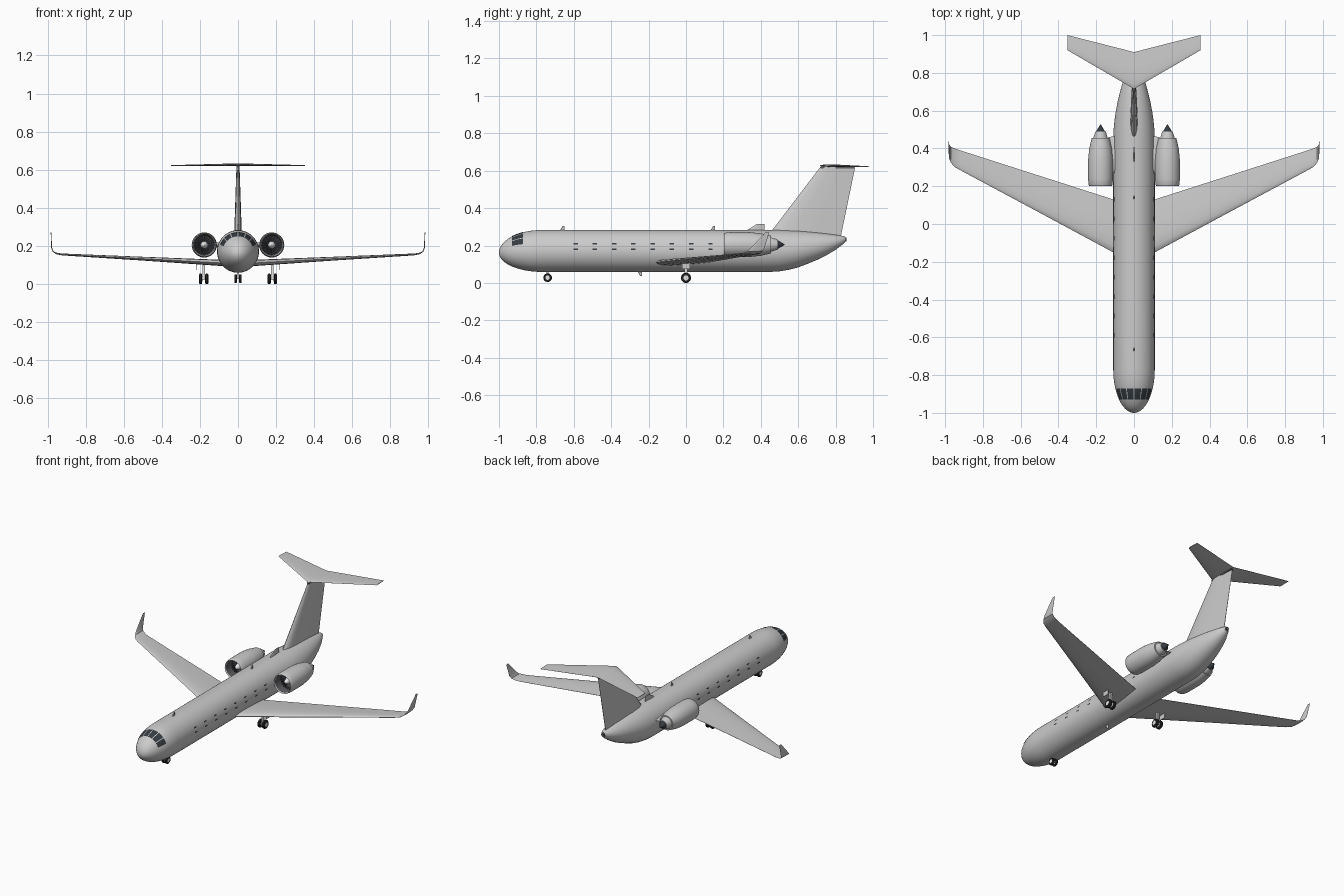
import bpy, bmesh, math
from mathutils import Vector, Matrix

if bpy.data.objects.get("Cube"):
    bpy.data.objects.remove(bpy.data.objects["Cube"])


def material(name, r, g, b):
    m = bpy.data.materials.new(name)
    m.use_nodes = True
    m.diffuse_color = (r, g, b, 1)
    bsdf = next(n for n in m.node_tree.nodes if n.type == "BSDF_PRINCIPLED")
    bsdf.inputs["Base Color"].default_value = (r, g, b, 1)
    return m


BODY = material("light grey paint", .6, .6, .6)
DARK = material("dark glass", .035, .045, .055)
RUBBER = material("black rubber", .02, .02, .02)
METAL = material("dark metal", .1, .1, .11)
HUB = material("white metal", .8, .8, .8)


def finish(name, bm, mat, smooth=True):
    bmesh.ops.recalc_face_normals(bm, faces=bm.faces)
    me = bpy.data.meshes.new(name)
    bm.to_mesh(me)
    bm.free()
    me.materials.append(mat)
    ob = bpy.data.objects.new(name, me)
    bpy.context.collection.objects.link(ob)
    if smooth:
        bpy.ops.object.select_all(action="DESELECT")
        ob.select_set(True)
        bpy.context.view_layer.objects.active = ob
        bpy.ops.object.shade_smooth_by_angle(angle=math.radians(35))
    return ob


def loft(name, rings, mat, caps=True, smooth=True):
    """Skin a list of closed rings."""
    bm = bmesh.new()
    vs = [[bm.verts.new(p) for p in r] for r in rings]
    n = len(vs[0])
    for a, b in zip(vs, vs[1:]):
        for i in range(n):
            j = (i + 1) % n
            bm.faces.new((a[i], a[j], b[j], b[i]))
    if caps:
        bm.faces.new(vs[0])
        bm.faces.new(vs[-1])
    return finish(name, bm, mat, smooth)


def lathe(name, profile, centre, mat, axis="Y", caps=False, n=32):
    """Turn (along, radius) points about an axis through centre."""
    rings = []
    for d, r in profile:
        ring = []
        for i in range(n):
            a = math.tau * i / n
            c, s = r * math.cos(a), r * math.sin(a)
            ring.append(Vector(centre) + Vector((c, d, s) if axis == "Y" else (d, c, s)))
        rings.append(ring)
    return loft(name, rings, mat, caps)


def box(name, centre, size, mat):
    bm = bmesh.new()
    bmesh.ops.create_cube(bm, size=1, matrix=Matrix.Translation(centre) @ Matrix.Diagonal((*size, 1)))
    return finish(name, bm, mat, False)


# Aerofoil outline: chord fraction, half thickness
UPPER = [(0, 0), (.03, .45), (.12, .85), (.3, 1), (.6, .7), (1, .06)]
FOIL = UPPER + [(t, -h) for t, h in UPPER[:0:-1]]


def surface(name, sections, mat, side=1):
    """Sections: x, leading y, trailing y, z, thickness, cant in degrees."""
    rings = []
    for x, y0, y1, z, thick, cant in sections:
        a = math.radians(cant)
        rings.append([(side * (x - math.sin(a) * h * thick / 2), y0 + (y1 - y0) * t,
                       z + math.cos(a) * h * thick / 2) for t, h in FOIL])
    return loft(name, rings, mat)


# Fuselage stations: y, bottom, top, half width
TAIL = [(.45, .060, .283, .110), (.5, .062, .283, .108), (.55, .070, .281, .103), (.6, .083, .279, .096),
        (.65, .102, .275, .086), (.7, .123, .270, .074), (.75, .147, .264, .060), (.8, .177, .257, .042),
        (.84, .207, .251, .022), (.85, .217, .247, .014)]


def section(y):
    """Centre height, half width and half height at y."""
    if y < -.77:
        k = math.sqrt(max(0, 1 - ((y + .77) / .23) ** 2))
        return .171 - .01 * (1 - k), .11 * max(k, .01), .112 * max(k, .01)
    if y <= TAIL[0][0]:
        return .171, .11, .112
    for p, q in zip(TAIL, TAIL[1:]):
        if y <= q[0]:
            t = (y - p[0]) / (q[0] - p[0])
            b, u, w = (p[i] + (q[i] - p[i]) * t for i in (1, 2, 3))
            return (b + u) / 2, w, (u - b) / 2


def skin(y, a, lift=0):
    z, w, h = section(y)
    return ((w + lift) * math.cos(a), y, z + (h + lift) * math.sin(a))


nose_ys = [-.77 - .23 * math.sin(math.pi / 2 * i / 14) for i in range(14, -1, -1)]
stations = nose_ys + [-.4, 0, .3] + [s[0] for s in TAIL]
loft("fuselage", [[skin(y, math.tau * i / 48) for i in range(48)] for y in stations], BODY)
lathe("tail_exhaust", [(0, .012), (.012, .010)], (0, .846, .232), METAL, caps=True, n=16)


def patches(name, areas, mat):
    """Thin panes that follow the fuselage skin: y0, y1, angle0, angle1."""
    bm = bmesh.new()
    n = 6
    for y0, y1, a0, a1 in areas:
        g = [[bm.verts.new(skin(y0 + (y1 - y0) * i / n, a0 + (a1 - a0) * j / n, .0018))
              for j in range(n + 1)] for i in range(n + 1)]
        for i in range(n):
            for j in range(n):
                bm.faces.new((g[i][j], g[i + 1][j], g[i + 1][j + 1], g[i][j + 1]))
    ob = finish(name, bm, mat)
    return ob


# Cockpit glass and cabin windows
step = math.radians(140) / 6
start = math.radians(20)
patches("cockpit_windows", [(-.93, -.872, start + step * i + .025, start + step * (i + 1) - .025)
                            for i in range(6)], DARK)
cabin = []
for k in range(8):
    y = -.59 + k * .103
    for a in (.34, .08):
        cabin.append((y - .012, y + .012, a - .035, a + .035))
        cabin.append((y - .012, y + .012, math.pi - a - .035, math.pi - a + .035))
patches("cabin_windows", cabin, DARK)

# Tail fin and tailplane
surface("tail_fin", [(0, .425, .825, .235, .042, 90), (0, .72, .905, .622, .016, 90)], BODY)
box("fin_cap", (0, .808, .617), (.014, .18, .008), METAL)
surface("tailplane", [(-.352, .92, 1, .622, .004, 0), (0, .715, .91, .627, .013, 0),
                      (.352, .92, 1, .622, .004, 0)], BODY)

# Aerials along the centreline
for name, y, z, length, height in (("spine_intake", .32, .278, .1, .038), ("rear_aerial", .13, .278, .025, .027),
                                   ("front_aerial", -.675, .278, .025, .027), ("belly_aerial", -.26, .064, .025, -.027)):
    surface(name, [(0, y, y + length, z, .008, 90),
                   (0, y + length * .6, y + length, z + height, .005, 90)], BODY)


def wheel(name, x, y, z, r, w):
    lathe(name + "_tyre", [(-w * .5, r * .6), (-w * .5, r * .85), (-w * .3, r), (w * .3, r),
                           (w * .5, r * .85), (w * .5, r * .6)], (x, y, z), RUBBER, "X", True, 24)
    lathe(name + "_hub", [(-w * .55, r * .5), (w * .55, r * .5)], (x, y, z), HUB, "X", True, 20)


for side, label in ((1, "left"), (-1, "right")):
    # Swept wing with upturned tip
    surface(label + "_wing", [(0, -.21, .10, .106, .034, 0), (.11, -.15, .13, .112, .032, 0),
                              (.5, .06, .255, .133, .02, 0), (.92, .285, .39, .155, .010, 4),
                              (.95, .302, .40, .159, .008, 25), (.97, .325, .41, .17, .006, 55),
                              (.978, .348, .42, .188, .005, 80), (.982, .425, .445, .27, .003, 88)], BODY, side)

    # Engine nacelle, fan, core and exhaust cone
    c = (side * .177, 0, .205)
    lathe(label + "_nacelle", [(.30, .046), (.23, .054), (.208, .056), (.202, .060), (.208, .063), (.24, .066),
                               (.34, .066), (.40, .060), (.455, .047), (.455, .040), (.40, .042)], c, BODY)
    lathe(label + "_intake_lining", [(.208, .0555), (.235, .0528), (.29, .046)], c, METAL)
    lathe(label + "_fan_disc", [(.262, .052), (.266, .052)], c, DARK, caps=True)
    bm = bmesh.new()
    for i in range(20):
        a = math.tau * i / 20
        pts = [(.02, a, .254), (.05, a, .252), (.05, a + .14, .26), (.02, a + .2, .26)]
        bm.faces.new([bm.verts.new((c[0] + r * math.cos(t), y, c[2] + r * math.sin(t))) for r, t, y in pts])
    finish(label + "_fan_blades", bm, METAL, False)
    lathe(label + "_spinner", [(.228, .001), (.232, .008), (.242, .014), (.262, .019)], c, HUB)
    lathe(label + "_engine_core", [(.41, .043), (.45, .040), (.49, .027), (.49, .023), (.47, .023)], c, BODY)
    lathe(label + "_exhaust_cone", [(.475, .024), (.492, .022), (.51, .012), (.527, .001)], c, DARK, caps=True)
    surface(label + "_pylon", [(.07, .27, .47, .205, .026, 0), (.135, .27, .46, .205, .026, 0)], BODY, side)

    # Main landing gear
    for k in (-1, 1):
        wheel(label + "_main_wheel", side * .18 + k * .016, 0, .027, .027, .016)
    box(label + "_main_axle", (side * .18, 0, .027), (.03, .009, .009), METAL)
    box(label + "_main_strut", (side * .18, 0, .068), (.011, .014, .085), HUB)
    box(label + "_gear_door", (side * .217, 0, .09), (.003, .045, .032), BODY)

    # Nose wheel of this side
    wheel(label + "_nose_wheel", side * .012, -.74, .028, .023, .013)

box("nose_strut", (0, -.74, .055), (.008, .012, .06), HUB)
